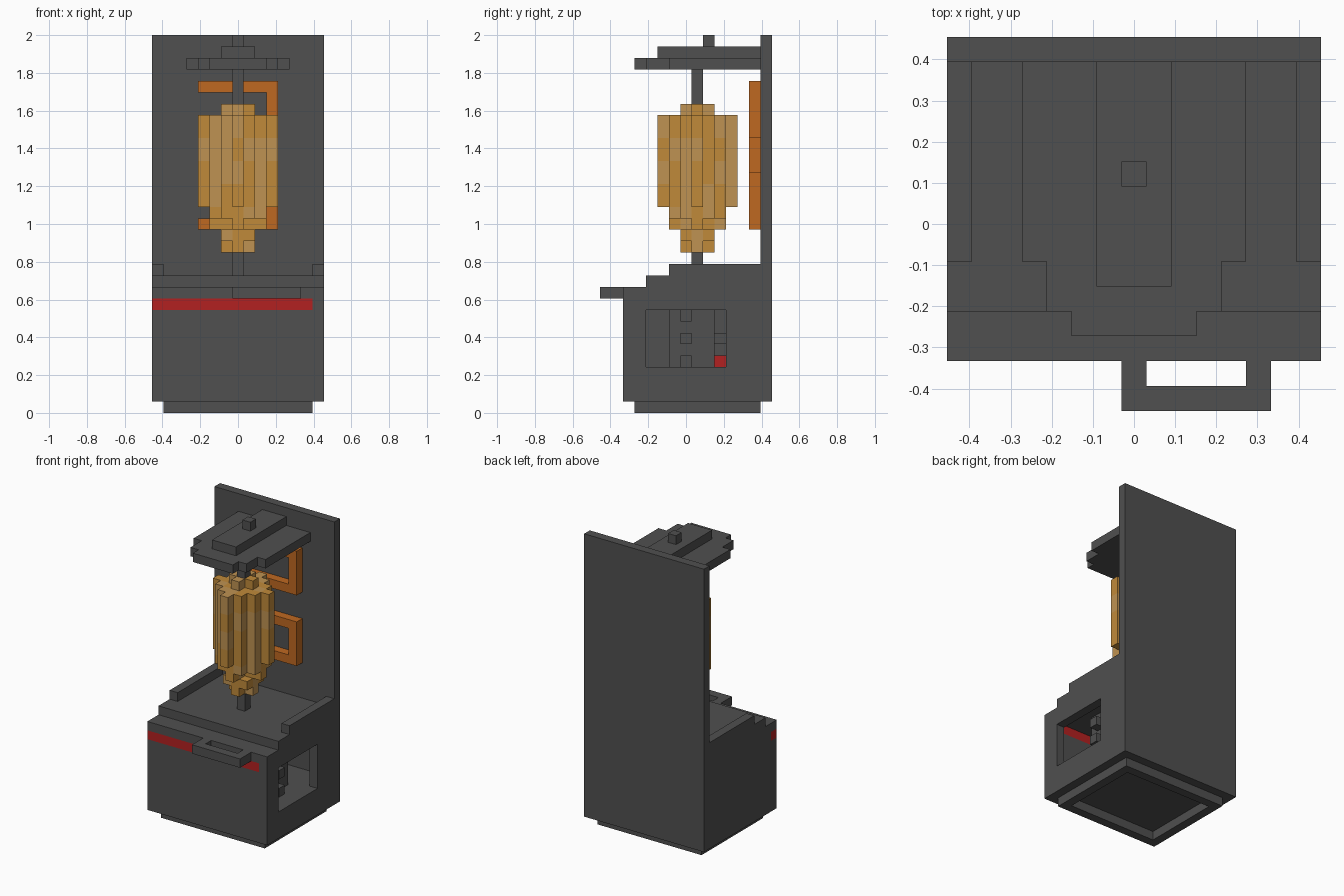
import bpy, bmesh, random
from mathutils import Vector

random.seed(4)
U = 2 / 33                      # one block
ORIGIN = Vector((7.5, 7.5, 0))  # grid point at the middle of the footprint

cube = bpy.data.objects.get("Cube")
if cube:
    bpy.data.objects.remove(cube, do_unlink=True)


def material(name, rgb):
    m = bpy.data.materials.new(name)
    m.use_nodes = True
    m.diffuse_color = (*rgb, 1)
    m.node_tree.nodes["Principled BSDF"].inputs["Base Color"].default_value = (*rgb, 1)
    return m


GREY = material("dark grey", (0.08, 0.08, 0.08))
RED = material("red", (0.45, 0.015, 0.015))
ORANGE = material("heater orange", (0.52, 0.14, 0.015))
TAN = material("light meat", (0.52, 0.29, 0.085))
BROWN = material("roasted meat", (0.53, 0.255, 0.042))


def finish(name, bm, mats):
    mesh = bpy.data.meshes.new(name)
    bm.to_mesh(mesh)
    bm.free()
    for m in mats:
        mesh.materials.append(m)
    obj = bpy.data.objects.new(name, mesh)
    bpy.context.collection.objects.link(obj)


def boxes(name, mat, *spans):
    """Each span is (x0, x1, y0, y1, z0, z1) in blocks."""
    bm = bmesh.new()
    for x0, x1, y0, y1, z0, z1 in spans:
        verts = bmesh.ops.create_cube(bm, size=1)["verts"]
        for v in verts:
            p = Vector((x1 if v.co.x > 0 else x0,
                        y1 if v.co.y > 0 else y0,
                        z1 if v.co.z > 0 else z0))
            v.co = (p - ORIGIN) * U
    finish(name, bm, [mat])


# Base ring and hollow cabinet
boxes("base_ring", GREY, (1, 14, 3, 4, 0, 1), (1, 14, 13, 14, 0, 1),
      (1, 2, 4, 13, 0, 1), (13, 14, 4, 13, 0, 1))
boxes("cabinet_floor", GREY, (0, 15, 2, 14, 1, 4))
boxes("front_wall", GREY, (0, 15, 2, 3, 4, 9), (14, 15, 2, 3, 9, 10))
boxes("red_stripe", RED, (0, 14, 2, 3, 9, 10))
boxes("right_wall", GREY, (0, 1, 3, 14, 4, 10))
boxes("left_wall_with_opening", GREY, (14, 15, 3, 4, 4, 10),
      (14, 15, 11, 14, 4, 10), (14, 15, 4, 11, 9, 10))
boxes("cabinet_lid", GREY, (0, 15, 2, 14, 10, 11))
boxes("deck", GREY, (0, 15, 4, 14, 11, 12))
boxes("side_rails", GREY, (0, 1, 6, 14, 12, 13), (14, 15, 6, 14, 12, 13))
boxes("back_panel", GREY, (0, 15, 14, 15, 1, 33))

# Handle on the front
boxes("front_handle", GREY, (7, 13, 0, 1, 10, 11),
      (7, 8, 1, 2, 10, 11), (12, 13, 1, 2, 10, 11))

# Control block inside the opening
boxes("control_block", GREY, (1, 12, 6, 10, 4, 10))
boxes("control_buttons", GREY, *[(12, 13, 7, 8, z, z + 1) for z in (4, 6, 8)])
boxes("inner_grey_switch", GREY, (1, 8, 10, 11, 6, 7))
boxes("inner_red_switch", RED, (1, 8, 10, 11, 4, 5))

# Stepped canopy with knob
boxes("canopy_plate", GREY, (3, 12, 6, 14, 30, 31), (4, 11, 4, 6, 30, 31),
      (5, 10, 3, 4, 30, 31))
boxes("canopy_ridge", GREY, (6, 9, 5, 14, 31, 32))
boxes("canopy_knob", GREY, (7, 8, 9, 10, 32, 33))

# Serpentine heating coil on the back panel
boxes("heating_coil", ORANGE,
      *[(4, 10, 13, 14, z, z + 1) for z in (16, 20, 24, 28)],
      (10, 11, 13, 14, 16, 21), (10, 11, 13, 14, 24, 29), (4, 5, 13, 14, 21, 24))

# Spit
boxes("spit_lower", GREY, (7, 8, 8, 9, 12, 14))
boxes("spit_upper", GREY, (7, 8, 8, 9, 27, 30))


# Meat: stacked blocks whose plan changes with height
def in_meat(x, y, z):
    a, b = abs(x - 7), abs(y - 8)
    if z in (14, 26):
        return a + b <= 1
    if z == 15:
        return max(a, b) <= 1
    if z == 16:
        return min(a, b) == 0 and a + b <= 2
    if z == 17:
        return a + b <= 3 and max(a, b) <= 2
    return 18 <= z < 26 and a + b <= 3


def build_meat():
    bm = bmesh.new()
    patch = {}
    axes = [Vector(a) for a in ((1, 0, 0), (0, 1, 0), (0, 0, 1))]
    cells = [(x, y, z) for x in range(4, 11) for y in range(5, 12)
             for z in range(14, 27) if in_meat(x, y, z)]
    for c in cells:
        # patches run two blocks tall, browner toward the bottom
        key = (c[0], c[1], c[2] // 2)
        if key not in patch:
            patch[key] = int(random.random() < (0.35 if c[2] >= 18 else 0.6))
        mid = Vector(c) + Vector((0.5, 0.5, 0.5))
        for n in range(3):
            for s in (1, -1):
                d = axes[n] * s
                if in_meat(*(int(q) for q in Vector(c) + d)):
                    continue
                u, w = axes[(n + 1) % 3], axes[(n + 2) % 3] * s
                ring = [mid + (d + u * p + w * q) / 2
                        for p, q in ((-1, -1), (1, -1), (1, 1), (-1, 1))]
                f = bm.faces.new([bm.verts.new((r - ORIGIN) * U) for r in ring])
                f.material_index = patch[key]
    bmesh.ops.remove_doubles(bm, verts=bm.verts, dist=U / 100)
    finish("roasting_meat", bm, [TAN, BROWN])


build_meat()
